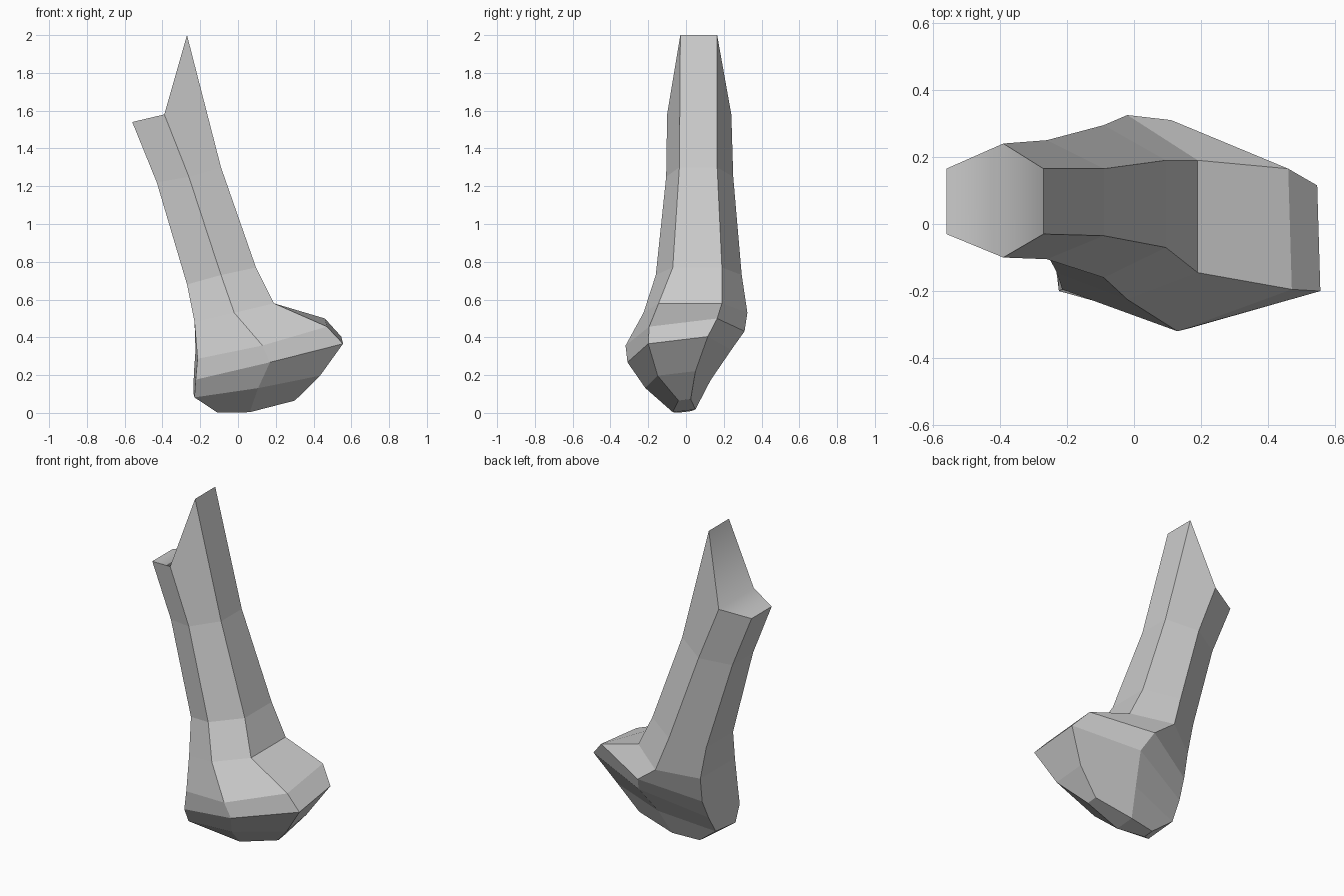
import bpy, bmesh

# Six-sided rings, top to bottom: (x, z) of left edge, middle ridge, right edge,
# then side y front/back, ridge y front/back, and forward tilt of the ring
RINGS = [
    ((-0.56, 1.54), (-0.39, 1.58), (-0.27, 2.00), (-0.03, 0.165), (-0.10, 0.24), 0),
    ((-0.43, 1.22), (-0.26, 1.25), (-0.09, 1.30), (-0.035, 0.165), (-0.105, 0.25), 0),
    ((-0.27, 0.68), (-0.09, 0.73), (0.095, 0.77), (-0.07, 0.19), (-0.16, 0.295), 0),
    ((-0.23, 0.48), (-0.02, 0.53), (0.19, 0.58), (-0.145, 0.19), (-0.225, 0.325), 0),
    ((-0.22, 0.31), (0.12, 0.395), (0.465, 0.48), (-0.195, 0.165), (-0.32, 0.31), 0.12),
    ((-0.23, 0.20), (0.16, 0.305), (0.55, 0.39), (-0.20, 0.115), (-0.31, 0.24), 0.12),
    ((-0.235, 0.10), (0.10, 0.157), (0.43, 0.215), (-0.15, 0.05), (-0.215, 0.13), 0.12),
    ((-0.11, 0.006), (0.06, 0.012), (0.30, 0.07), (-0.04, 0.025), (-0.07, 0.05), 0.12),
]

bm = bmesh.new()
loops = []
for left, mid, right, side, ridge, tilt in RINGS:
    outline = [(left, side[0]), (mid, ridge[0]), (right, side[0]),
               (right, side[1]), (mid, ridge[1]), (left, side[1])]
    loops.append([bm.verts.new((x - 0.25 * tilt * y, y, z + tilt * y))
                  for (x, z), y in outline])

# Side walls
for a, b in zip(loops, loops[1:]):
    for i in range(6):
        j = (i + 1) % 6
        bm.faces.new((a[i], b[i], b[j], a[j]))

# Folded end caps; the broken top is softly shaded
for ring, smooth in ((loops[0], True), (loops[-1], False)):
    for ids in ((0, 1, 4, 5), (1, 2, 3, 4)):
        bm.faces.new([ring[i] for i in ids]).smooth = smooth

bmesh.ops.recalc_face_normals(bm, faces=bm.faces)
mesh = bpy.data.meshes.new("broken_bone")
bm.to_mesh(mesh)
bm.free()
bone = bpy.data.objects.new("broken_bone", mesh)
bpy.context.collection.objects.link(bone)
